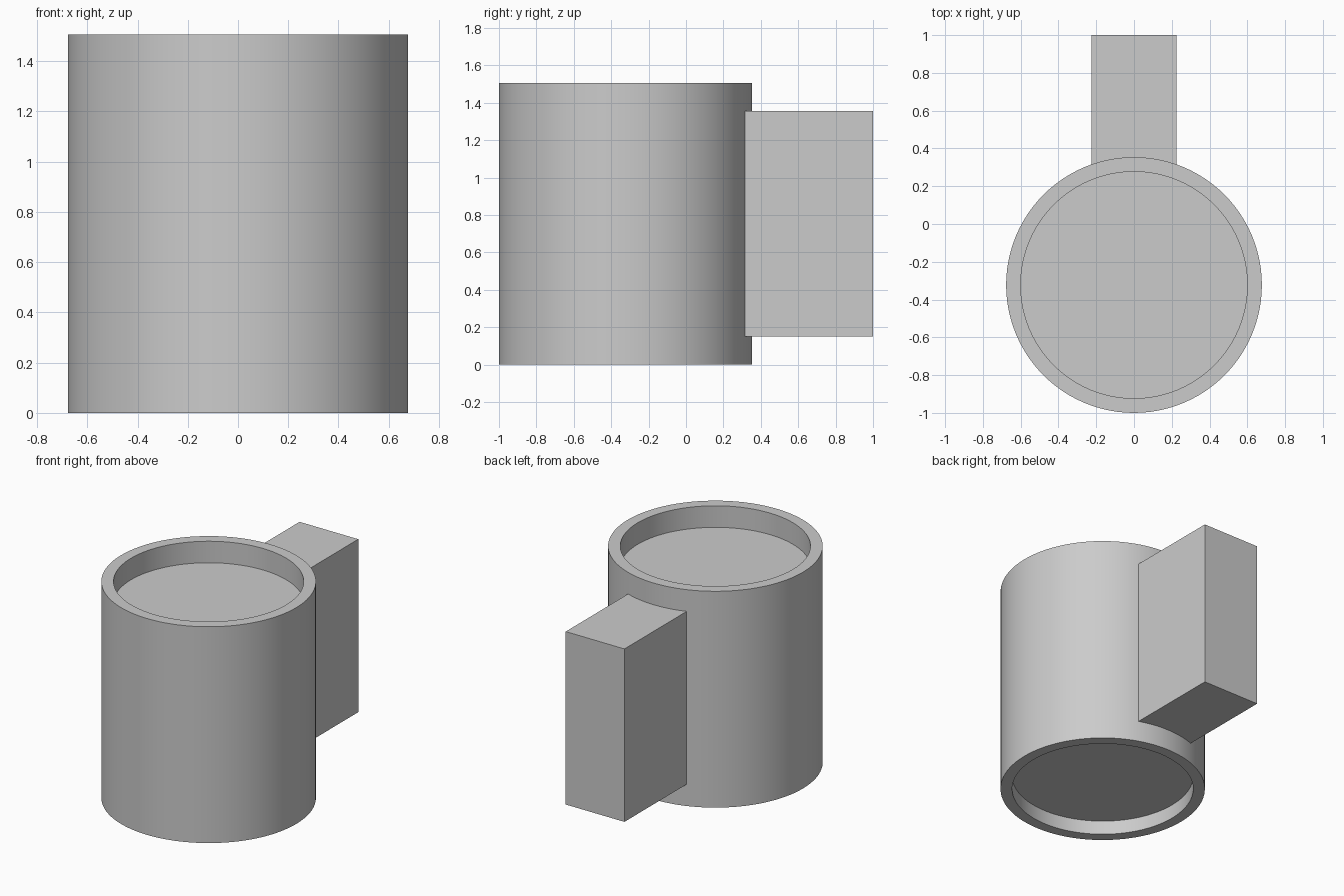
import bpy
import bmesh
from math import tau
from mathutils import Matrix, Vector

if "Cube" in bpy.data.objects:
    bpy.data.objects.remove(bpy.data.objects["Cube"])

RADIUS, INNER, HEIGHT = 0.677, 0.6, 1.506
TOP_RECESS, BOTTOM_RECESS = 0.15, 0.1
CENTRE_Y = RADIUS - 1
SIDES = 96

grey = bpy.data.materials.new("plain grey")
grey.use_nodes = True
colour = (0.6, 0.6, 0.6, 1)
grey.diffuse_color = colour
grey.node_tree.nodes["Principled BSDF"].inputs["Base Color"].default_value = colour


def finish(name, bm):
    """Turn a bmesh into a named grey object."""
    bmesh.ops.recalc_face_normals(bm, faces=bm.faces)
    mesh = bpy.data.meshes.new(name)
    bm.to_mesh(mesh)
    bm.free()
    mesh.materials.append(grey)
    obj = bpy.data.objects.new(name, mesh)
    bpy.context.collection.objects.link(obj)
    return obj


# Round body with a shallow recess at each end, turned from a half profile
profile = [
    (0, BOTTOM_RECESS), (INNER, BOTTOM_RECESS), (INNER, 0), (RADIUS, 0),
    (RADIUS, HEIGHT), (INNER, HEIGHT),
    (INNER, HEIGHT - TOP_RECESS), (0, HEIGHT - TOP_RECESS),
]
bm = bmesh.new()
points = [bm.verts.new((0, -r, z)) for r, z in profile]
edges = [bm.edges.new(pair) for pair in zip(points, points[1:])]
bmesh.ops.spin(bm, geom=points + edges, cent=(0, 0, 0), axis=(0, 0, 1),
               angle=tau, steps=SIDES)
bmesh.ops.remove_doubles(bm, verts=bm.verts, dist=0.0001)
body = finish("round_body", bm)
body.location.y = CENTRE_Y
bpy.ops.object.select_all(action="DESELECT")
body.select_set(True)
bpy.context.view_layer.objects.active = body
bpy.ops.object.shade_smooth_by_angle()

# Rectangular block at the back, its front end sunk into the body wall
low = Vector((-0.226, CENTRE_Y + 0.63, 0.151))
high = Vector((0.226, 1, 1.355))
bm = bmesh.new()
bmesh.ops.create_cube(bm, size=1, matrix=Matrix.LocRotScale(
    (low + high) / 2, None, high - low))
finish("back_block", bm)
